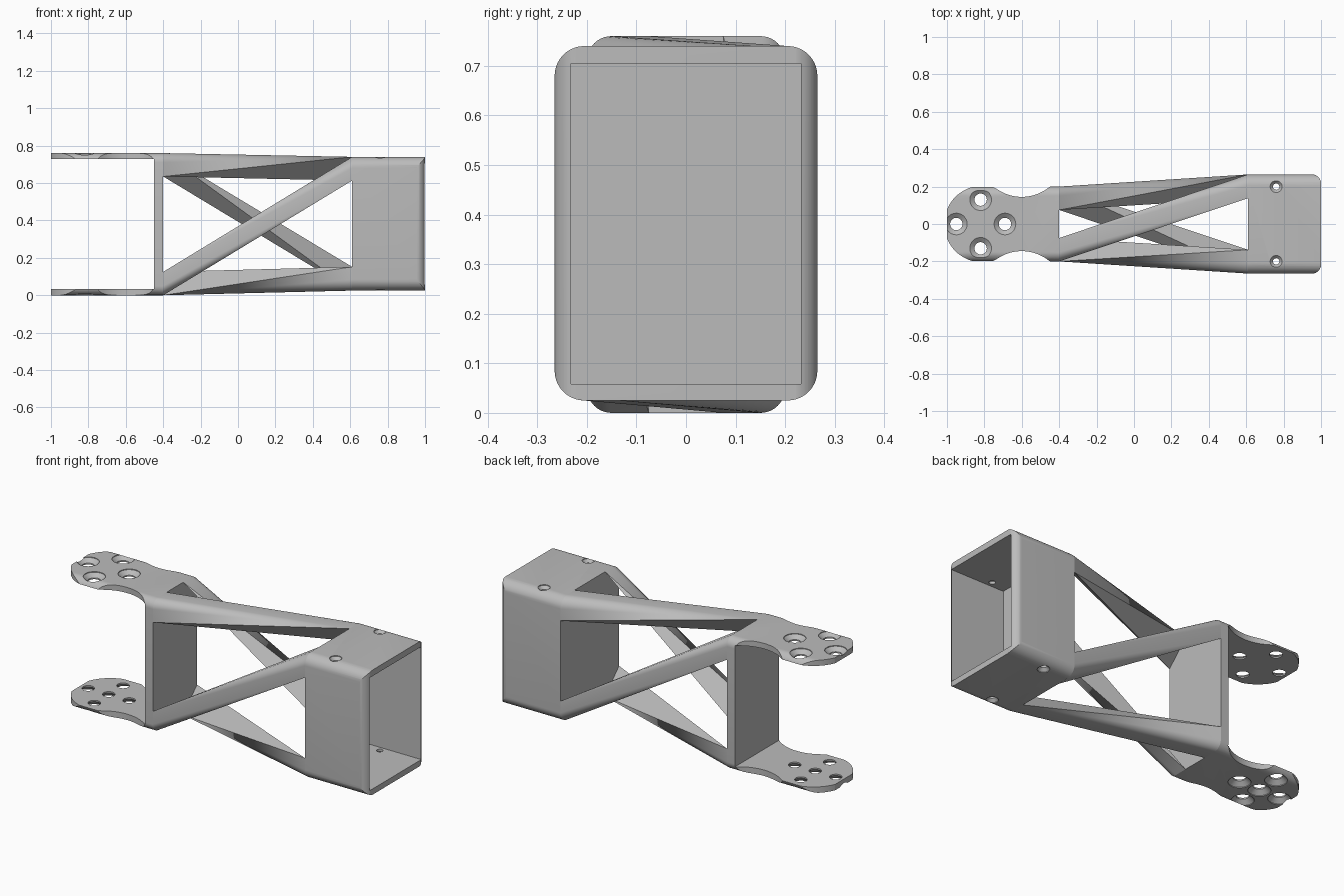
import bpy
import bmesh
from math import sin, cos, pi, sqrt, radians

if "Cube" in bpy.data.objects:
    bpy.data.objects.remove(bpy.data.objects["Cube"])

grey = bpy.data.materials.new("plain grey")
grey.use_nodes = True
GREY = (0.5, 0.5, 0.5, 1)
grey.diffuse_color = GREY
grey.node_tree.nodes["Principled BSDF"].inputs["Base Color"].default_value = GREY


def make(name, bm):
    bmesh.ops.recalc_face_normals(bm, faces=bm.faces)
    mesh = bpy.data.meshes.new(name)
    bm.to_mesh(mesh)
    bm.free()
    mesh.materials.append(grey)
    obj = bpy.data.objects.new(name, mesh)
    bpy.context.collection.objects.link(obj)
    return obj


def prism(name, points, axis, start, end):
    """Extrude a flat outline along x (points are y, z) or z (points are x, y)."""
    bm = bmesh.new()
    along_x = axis == "x"
    verts = [bm.verts.new((start, a, b) if along_x else (a, b, start)) for a, b in points]
    face = bm.faces.new(verts)
    moved = bmesh.ops.extrude_face_region(bm, geom=[face])["geom"]
    shift = (end - start, 0, 0) if along_x else (0, 0, end - start)
    bmesh.ops.translate(bm, vec=shift, verts=[v for v in moved if isinstance(v, bmesh.types.BMVert)])
    return make(name, bm)


def rect(half_y, low, high):
    return [(-half_y, low), (half_y, low), (half_y, high), (-half_y, high)]


def corner_arc(a, b, sa, sb, r, steps=10):
    """Rounded corner at (a, b), whose outward signs are sa and sb."""
    return [(a - sa * r + sa * r * cos(t * pi / 2 / steps),
             b - sb * r + sb * r * sin(t * pi / 2 / steps)) for t in range(steps + 1)]


def rounded_rect(half_y, low, high, r):
    return (corner_arc(half_y, high, 1, 1, r) + corner_arc(-half_y, high, -1, 1, r)[::-1]
            + corner_arc(-half_y, low, -1, -1, r) + corner_arc(half_y, low, 1, -1, r)[::-1])


def cut(obj, cutter, operation="DIFFERENCE"):
    mod = obj.modifiers.new("cut", "BOOLEAN")
    mod.operation, mod.solver, mod.object = operation, "EXACT", cutter
    bpy.context.view_layer.objects.active = obj
    bpy.ops.object.modifier_apply(modifier=mod.name)
    bpy.data.objects.remove(cutter)


def screw_holes(spots, surface, inward, wide, narrow, sink, depth):
    """Countersunk hole cutters that enter a horizontal surface."""
    bm = bmesh.new()
    n = 32
    for x, y in spots:
        rings = []
        for r, d in ((wide, -0.01), (wide, 0.004), (narrow, sink), (narrow, depth)):
            rings.append([bm.verts.new((x + r * cos(2 * pi * i / n), y + r * sin(2 * pi * i / n),
                                        surface + inward * d)) for i in range(n)])
        for low, high in zip(rings, rings[1:]):
            for i in range(n):
                j = (i + 1) % n
                bm.faces.new((low[i], low[j], high[j], high[i]))
        bm.faces.new(rings[0][::-1])
        bm.faces.new(rings[-1])
    return make("hole_cutter", bm)


def finish(obj):
    bpy.ops.object.select_all(action="DESELECT")
    obj.select_set(True)
    bpy.context.view_layer.objects.active = obj
    bpy.ops.object.shade_smooth_by_angle(angle=radians(25))


TOP = 0.76
WALL, BOX = -0.4, 0.61
FORK_Y, FORK_R = 0.2, 0.05
BOX_Y, BOX_LOW, BOX_HIGH, BOX_R = 0.265, 0.025, 0.74, 0.06

# Fork: two arms joined by an upright wall
fork = prism("fork_arms", rounded_rect(FORK_Y, 0, TOP, FORK_R), "x", -1, WALL)
cut(fork, prism("gap", rect(0.4, 0.034, 0.728), "x", -1.2, -0.45))


def half_width(x):
    if x < -0.73:
        return sqrt(max(0.0, 0.205 ** 2 - (x + 0.81) ** 2))
    return 0.377 - sqrt(0.232 ** 2 - (x + 0.6) ** 2)


# Arm outline: round pad, narrow neck, full width at the wall
xs = [-0.81 - 0.205 * cos(t * pi / 40) for t in range(1, 27)]
xs = [x for x in xs if x < -0.735] + [-0.73 + 0.28 * t / 20 for t in range(21)]
side = [(x, half_width(x)) for x in xs] + [(-0.449, 0.22), (-0.3, 0.22)]
outline = [(-1.015, 0)] + side + [(x, -y) for x, y in reversed(side)]
cut(fork, prism("outline", outline, "z", -0.1, 0.9), "INTERSECT")

pad = [(-0.95, 0), (-0.69, 0), (-0.82, 0.13), (-0.82, -0.13)]
cut(fork, screw_holes(pad, TOP, -1, 0.058, 0.033, 0.024, 0.1))
cut(fork, screw_holes(pad + [(-0.82, 0)], 0, 1, 0.058, 0.033, 0.026, 0.1))
finish(fork)

# Socket: rounded box, open at the far end
socket = prism("socket_box", rounded_rect(BOX_Y, BOX_LOW, BOX_HIGH, BOX_R), "x", BOX, 1)
edge = BOX_Y + 0.0005
rim = [(0.5, -edge)] + corner_arc(1.0005, -edge, 1, -1, 0.05)[::-1]
rim += corner_arc(1.0005, edge, 1, 1, 0.05) + [(0.5, edge)]
cut(socket, prism("rim", rim, "z", -0.1, 0.9), "INTERSECT")
cut(socket, prism("cavity", rect(0.232, 0.058, 0.705), "x", 0.66, 1.2))
bolts = [(0.76, 0.2), (0.76, -0.2)]
cut(socket, screw_holes(bolts, BOX_HIGH, -1, 0.032, 0.017, 0.02, 0.08))
cut(socket, screw_holes(bolts, BOX_LOW, 1, 0.032, 0.017, 0.02, 0.08))
finish(socket)


# Twisted struts: each runs from one corner to the next corner round
def corner_section(x, sy, sz, half_y, low, high, r, size):
    y, z = sy * half_y, high if sz > 0 else low
    points = corner_arc(y, z, sy, sz, r) + [(y - sy * size, z), (y, z - sz * size)]
    return [(x, a, b) for a, b in points]


corners = [(-1, 1), (1, 1), (1, -1), (-1, -1)]
names = ["top_strut", "back_strut", "bottom_strut", "front_strut"]
for i, name in enumerate(names):
    bm = bmesh.new()
    ends = corner_section(WALL, *corners[i], FORK_Y, 0, TOP, FORK_R, 0.125)
    ends += corner_section(BOX, *corners[(i + 1) % 4], BOX_Y, BOX_LOW, BOX_HIGH, BOX_R, 0.127)
    for co in ends:
        bm.verts.new(co)
    hull = bmesh.ops.convex_hull(bm, input=bm.verts)
    spare = [v for v in hull["geom_interior"] if isinstance(v, bmesh.types.BMVert)]
    bmesh.ops.delete(bm, geom=spare, context="VERTS")
    finish(make(name, bm))
